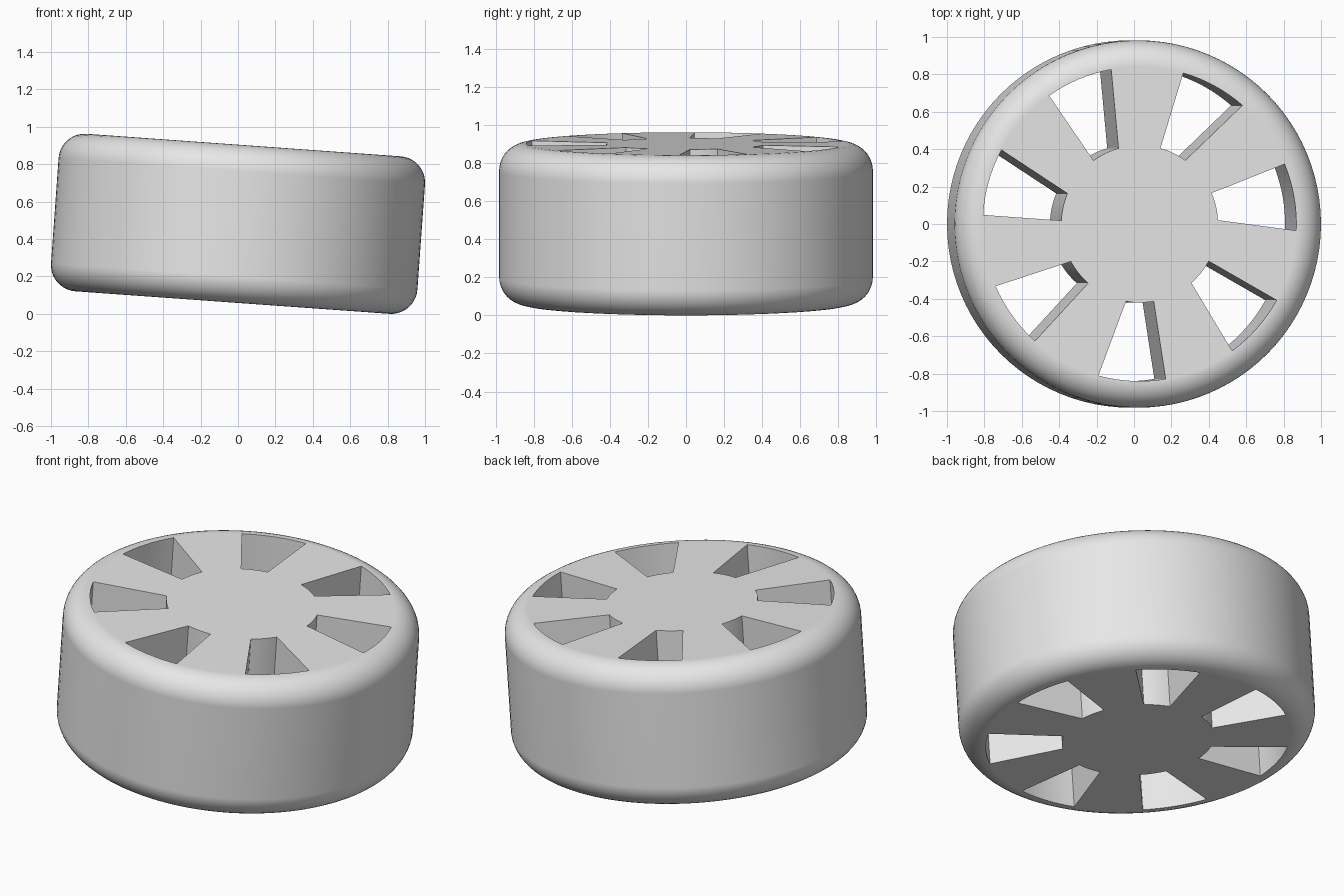
import bpy
import bmesh
from math import sin, cos, pi, radians

RADIUS, HEIGHT, ROUND = 0.982, 0.844, 0.14
SEGMENTS, ROUND_STEPS = 96, 10
WINDOWS, ARC_STEPS = 7, 8
TILT = radians(4.1)

cube = bpy.data.objects.get("Cube")
if cube:
    bpy.data.objects.remove(cube, do_unlink=True)

# Plain grey material
grey = bpy.data.materials.new("light_grey")
grey.use_nodes = True
grey.diffuse_color = (0.8, 0.8, 0.8, 1)
grey.node_tree.nodes["Principled BSDF"].inputs["Base Color"].default_value = (0.8, 0.8, 0.8, 1)


def polar(r, angle, z):
    return (r * cos(angle), r * sin(angle), z)


def add_prism(bm, rings):
    """Join matching closed loops of points into a capped solid."""
    loops = [[bm.verts.new(p) for p in ring] for ring in rings]
    for low, high in zip(loops, loops[1:]):
        n = len(low)
        for i in range(n):
            j = (i + 1) % n
            bm.faces.new((low[i], low[j], high[j], high[i]))
    bm.faces.new(loops[0][::-1])
    bm.faces.new(loops[-1])


def make_object(name, bm):
    bmesh.ops.recalc_face_normals(bm, faces=bm.faces)
    mesh = bpy.data.meshes.new(name)
    bm.to_mesh(mesh)
    bm.free()
    mesh.materials.append(grey)
    obj = bpy.data.objects.new(name, mesh)
    bpy.context.collection.objects.link(obj)
    return obj


# Wheel body: a drum with rounded rims
profile = []
for side in (-1, 1):
    for k in range(ROUND_STEPS + 1):
        a = pi / 2 * k / ROUND_STEPS
        if side < 0:
            a -= pi / 2
        profile.append((RADIUS - ROUND + ROUND * cos(a),
                        side * (HEIGHT / 2 - ROUND) + ROUND * sin(a)))
bm = bmesh.new()
add_prism(bm, [[polar(r, 2 * pi * i / SEGMENTS, z) for i in range(SEGMENTS)]
               for r, z in profile])
wheel = make_object("wheel", bm)

# Slightly skewed windows between the spokes
bm = bmesh.new()
for w in range(WINDOWS):
    turn = 2 * pi * w / WINDOWS
    outline = []
    for r, middle, half in ((0.84, 10.0, 12.4), (0.42, 13.0, -10.2)):
        for k in range(ARC_STEPS + 1):
            a = radians(middle + half * (2 * k / ARC_STEPS - 1))
            outline.append((r, turn + a))
    add_prism(bm, [[polar(r, a, z) for r, a in outline] for z in (-HEIGHT, HEIGHT)])
cutter = make_object("window_cutter", bm)
cutter.hide_render = True

# Cut the windows through the drum
cut = wheel.modifiers.new("windows", "BOOLEAN")
cut.operation = "DIFFERENCE"
cut.solver = "EXACT"
cut.object = cutter
bpy.ops.object.select_all(action="DESELECT")
wheel.select_set(True)
bpy.context.view_layer.objects.active = wheel
bpy.ops.object.modifier_apply(modifier=cut.name)
bpy.data.objects.remove(cutter, do_unlink=True)

# Smooth rims, crisp window edges, flat spoke faces
bpy.ops.object.shade_smooth_by_angle(angle=radians(30))
weighted = wheel.modifiers.new("flat_faces", "WEIGHTED_NORMAL")
weighted.keep_sharp = True

# Lean the wheel and rest its lowest edge on the ground
wheel.rotation_euler.y = TILT
wheel.location.z = ((RADIUS - ROUND) * sin(TILT)
                    + (HEIGHT / 2 - ROUND) * cos(TILT) + ROUND)
